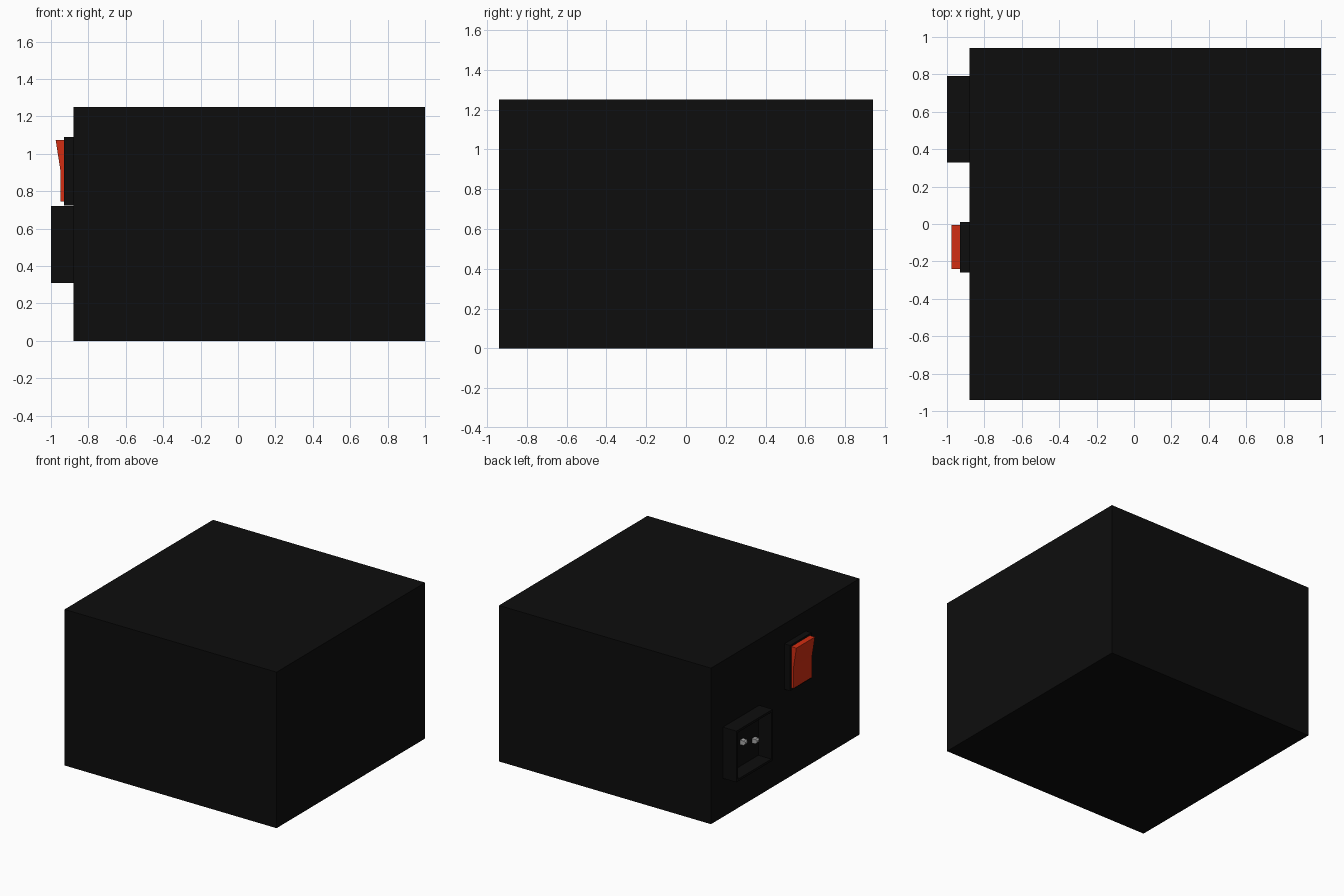
import bpy, bmesh

if "Cube" in bpy.data.objects:
    bpy.data.objects.remove(bpy.data.objects["Cube"])


def material(name, rgb):
    m = bpy.data.materials.new(name)
    m.diffuse_color = (*rgb, 1)
    m.use_nodes = True
    m.node_tree.nodes["Principled BSDF"].inputs["Base Color"].default_value = m.diffuse_color
    return m


BLACK = material("black", (0.004, 0.004, 0.004))
RED = material("red", (0.65, 0.027, 0.006))
METAL = material("metal", (0.4, 0.4, 0.4))


def finish(name, bm, mat):
    bmesh.ops.recalc_face_normals(bm, faces=bm.faces)
    me = bpy.data.meshes.new(name)
    bm.to_mesh(me)
    bm.free()
    me.materials.append(mat)
    ob = bpy.data.objects.new(name, me)
    bpy.context.collection.objects.link(ob)
    return ob


def box_mesh(x, y, z):
    bm = bmesh.new()
    bmesh.ops.create_cube(bm, size=1)
    for v in bm.verts:
        v.co = [(a + b) / 2 + c * (b - a) for (a, b), c in zip((x, y, z), v.co)]
    return bm


def left_face(bm):
    return min(bm.faces, key=lambda f: f.calc_center_median().x)


# main case
finish("case", box_mesh((-0.88, 1), (-0.94, 0.94), (0, 1.25)), BLACK)

# power inlet: box with a recess opening on its outer face
bm = box_mesh((-1, -0.87), (0.33, 0.79), (0.31, 0.72))
face = left_face(bm)
bmesh.ops.inset_region(bm, faces=[face], thickness=0.025)
face = left_face(bm) if len(left_face(bm).verts) == 0 else face
well = bmesh.ops.extrude_discrete_faces(bm, faces=[face])["faces"][0]
for v in well.verts:
    v.co.x += 0.115
finish("inlet_housing", bm, BLACK)

# three contact pins with tapered tips
for name, y, z in (("pin_left", 0.71, 0.475), ("pin_earth", 0.56, 0.52),
                   ("pin_right", 0.41, 0.475)):
    bm = box_mesh((-0.915, -0.88), (y - 0.02, y + 0.02), (z - 0.018, z + 0.018))
    tip = bmesh.ops.extrude_discrete_faces(bm, faces=[left_face(bm)])["faces"][0]
    for v in tip.verts:
        v.co = (v.co.x - 0.012, y + (v.co.y - y) * 0.6, z + (v.co.z - z) * 0.4)
    finish(name, bm, METAL)

# switch frame
finish("switch_frame", box_mesh((-0.93, -0.87), (-0.26, 0.01), (0.725, 1.09)), BLACK)

# bent rocker, extruded from its side profile
bm = bmesh.new()
profile = [(-0.92, 0.745), (-0.95, 0.745), (-0.95, 0.915), (-0.975, 1.075), (-0.92, 1.075)]
face = bm.faces.new([bm.verts.new((x, -0.24, z)) for x, z in profile])
ext = bmesh.ops.extrude_face_region(bm, geom=[face])["geom"]
for v in ext:
    if isinstance(v, bmesh.types.BMVert):
        v.co.y = -0.005
finish("switch_rocker", bm, RED)
